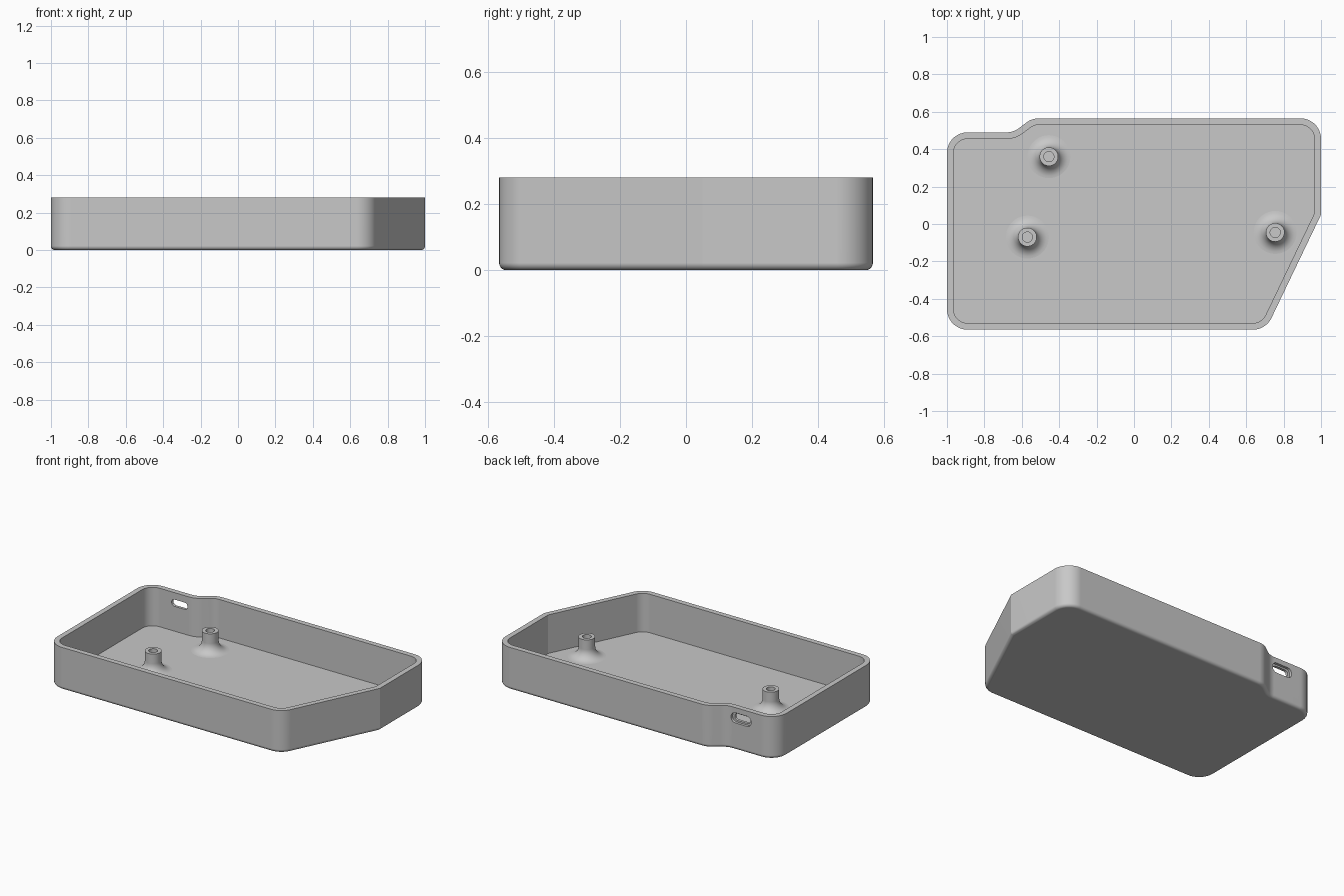
import bpy, bmesh, math
from mathutils import Vector, Matrix

HEIGHT, WALL, FLOOR, EDGE = 0.28, 0.035, 0.026, 0.022
SMOOTH = math.radians(20)

cube = bpy.data.objects.get("Cube")
if cube:
    bpy.data.objects.remove(cube, do_unlink=True)

grey = bpy.data.materials.new("light_grey_plastic")
grey.use_nodes = True
grey.diffuse_color = (0.58, 0.58, 0.58, 1)
grey.node_tree.nodes["Principled BSDF"].inputs["Base Color"].default_value = grey.diffuse_color


def make_object(name, bm):
    bmesh.ops.recalc_face_normals(bm, faces=bm.faces)
    mesh = bpy.data.meshes.new(name)
    bm.to_mesh(mesh)
    bm.free()
    mesh.materials.append(grey)
    obj = bpy.data.objects.new(name, mesh)
    bpy.context.collection.objects.link(obj)
    return obj


def activate(obj):
    bpy.ops.object.select_all(action='DESELECT')
    obj.select_set(True)
    bpy.context.view_layer.objects.active = obj


def finish(obj):
    activate(obj)
    bpy.ops.object.shade_smooth_by_angle(angle=SMOOTH)
    mod = obj.modifiers.new("even_shading", 'WEIGHTED_NORMAL')
    mod.keep_sharp = True


def rounded_outline(corners, steps=9):
    """Points with outward normals around a filleted, counter-clockwise outline."""
    result = []
    for i, (x, y, r) in enumerate(corners):
        p = Vector((x, y))
        d0 = (p - Vector(corners[i - 1][:2])).normalized()
        d1 = (Vector(corners[(i + 1) % len(corners)][:2]) - p).normalized()
        n0, n1 = Vector((d0.y, -d0.x)), Vector((d1.y, -d1.x))
        turn = math.atan2(d0.cross(d1), d0.dot(d1))
        mid = (n0 + n1).normalized() / math.cos(turn / 2)
        if r == 0:
            result.append((p, mid))
            continue
        side = math.copysign(1, turn)
        centre = p - mid * r * side
        for k in range(steps + 1):
            n = Matrix.Rotation(turn * k / steps, 2) @ n0
            result.append((centre + n * r * side, n))
    return result


def loft(bm, rings):
    """Bridge equal rings of coordinates and cap both ends."""
    loops = [[bm.verts.new(c) for c in ring] for ring in rings]
    for a, b in zip(loops, loops[1:]):
        for i in range(len(a)):
            j = (i + 1) % len(a)
            bm.faces.new((a[i], a[j], b[j], b[i]))
    bm.faces.new(loops[0][::-1])
    bm.faces.new(loops[-1])


# Tray: rounded lower edge, upright wall, flat rim, open inside
R = 0.11
outline = rounded_outline([
    (-1, -0.565, R), (0.705, -0.565, R), (1, 0.05, 0), (1, 0.565, R),
    (-0.545, 0.565, R), (-0.645, 0.49, R), (-1, 0.49, R)])
levels = []
for k in range(7):
    a = math.pi / 2 * k / 6
    levels.append((EDGE * (1 - math.sin(a)), EDGE * (1 - math.cos(a))))
levels += [(0, HEIGHT), (WALL, HEIGHT), (WALL, FLOOR)]
bm = bmesh.new()
loft(bm, [[(*(p - n * d), z) for p, n in outline] for d, z in levels])
tray = make_object("tray", bm)


# Cable port: through slot with a wider recess outside
def cut_slot(width, height, y0, y1):
    w, h = width / 2, height / 2
    r = h * 0.9
    shape = rounded_outline([(-w, -h, r), (w, -h, r), (w, h, r), (-w, h, r)], 6)
    bm = bmesh.new()
    loft(bm, [[(p.x - 0.745, y, p.y + 0.212) for p, n in shape] for y in (y0, y1)])
    cutter = make_object("port_cutter", bm)
    cutter.hide_render = True
    activate(tray)
    mod = tray.modifiers.new("port", 'BOOLEAN')
    mod.operation, mod.solver, mod.object = 'DIFFERENCE', 'EXACT', cutter
    bpy.ops.object.modifier_apply(modifier=mod.name)
    bpy.data.objects.remove(cutter, do_unlink=True)


cut_slot(0.115, 0.045, 0.4, 0.55)
cut_slot(0.146, 0.067, 0.473, 0.55)
finish(tray)


# Screw posts: flared foot, straight neck, blind hole
def screw_post(name, x, y, radius=0.05, hole=0.027, flare=0.065, top=0.155):
    profile = []
    for k in range(9):
        a = math.pi / 2 * k / 8
        profile.append((radius + flare * (1 - math.sin(a)), FLOOR + flare * (1 - math.cos(a))))
    profile += [(radius, top), (hole, top), (hole, FLOOR + 0.01)]
    sides = 40
    bm = bmesh.new()
    loft(bm, [[(r * math.cos(math.tau * i / sides), r * math.sin(math.tau * i / sides), z)
               for i in range(sides)] for r, z in profile])
    post = make_object(name, bm)
    post.location = (x, y, 0)
    finish(post)


screw_post("back_screw_post", -0.455, 0.36)
screw_post("right_screw_post", -0.57, -0.07)
screw_post("left_screw_post", 0.755, -0.045)
